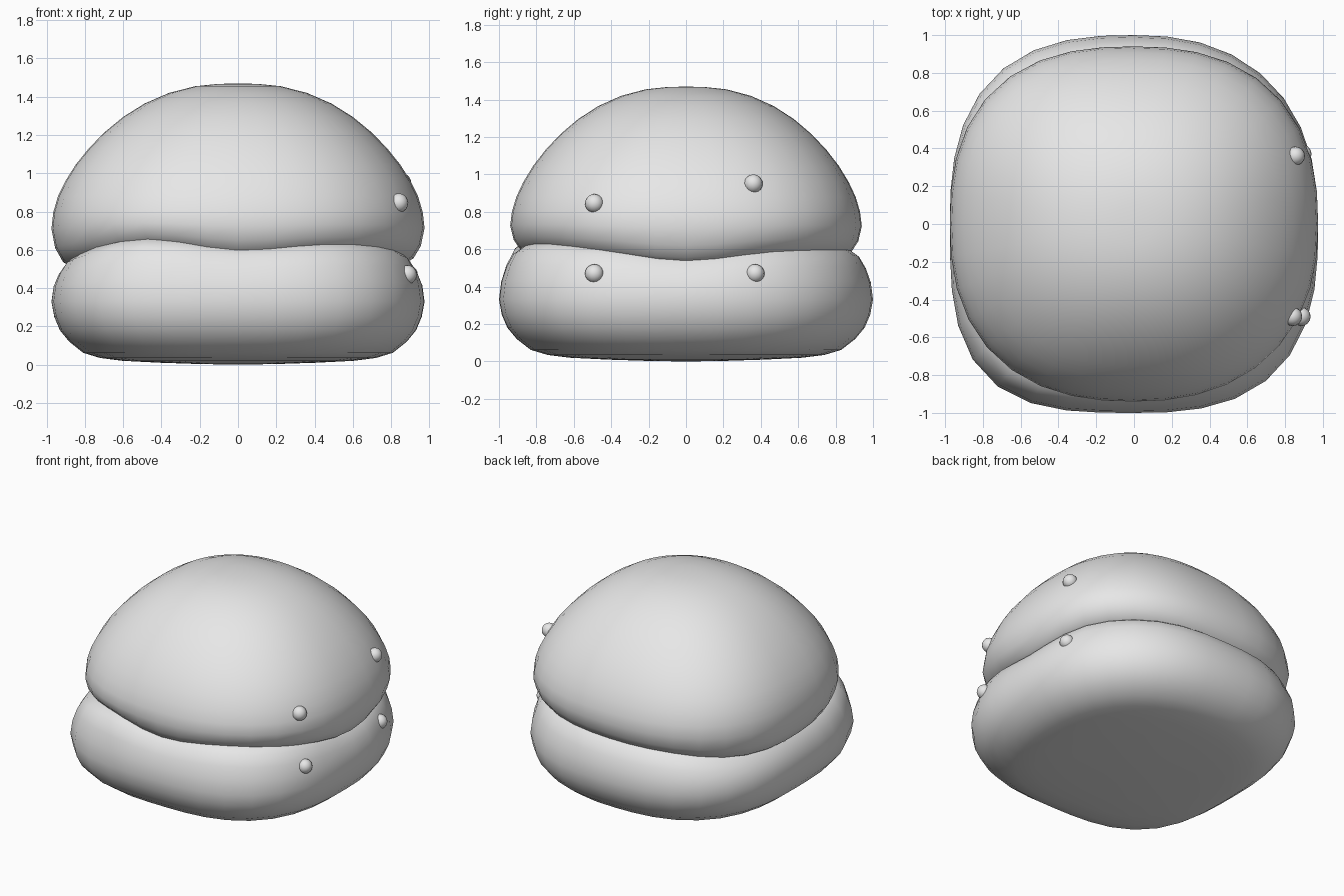
import bpy, bmesh, math
from math import sin, cos, pi

if "Cube" in bpy.data.objects:
    bpy.data.objects.remove(bpy.data.objects["Cube"])

SEG = 36
mat = bpy.data.materials.new("plain_grey")
mat.diffuse_color = (0.8, 0.8, 0.8, 1)
mat.use_nodes = True
mat.node_tree.nodes["Principled BSDF"].inputs["Base Color"].default_value = mat.diffuse_color

# Height of the wavy seam every 30 degrees, counter-clockwise from +x
SEAM = [.55, .595, .595, .58, .57, .53, .535, .57, .635, .59, .612, .595]


def seam(a):
    t = (a / (2 * pi) * 12) % 12
    p = [SEAM[(int(t) + k) % 12] for k in (-1, 0, 1, 2)]
    f = t - int(t)
    return p[1] + .5 * f * (p[2] - p[0] + f * (2 * p[0] - 5 * p[1] + 4 * p[2] - p[3]
                            + f * (3 * (p[1] - p[2]) + p[3] - p[0])))


def finish(name, bm):
    bmesh.ops.recalc_face_normals(bm, faces=bm.faces)
    me = bpy.data.meshes.new(name)
    bm.to_mesh(me)
    bm.free()
    me.materials.append(mat)
    for p in me.polygons:
        p.use_smooth = True
    ob = bpy.data.objects.new(name, me)
    bpy.context.collection.objects.link(ob)
    return ob


def bun(name, profile, half_x, half_y, corners):
    """Loft rounded-square rings; profile rows are (scale, z, seam influence)."""
    bm = bmesh.new()
    rings = []
    for s, z, w in profile[1:-1]:
        ring = []
        for i in range(SEG):
            a = 2 * pi * i / SEG
            n = corners[int(a / (pi / 2) + 1e-6) % 4]
            n = 2 + (n - 2) * min(1, s * 1.1)
            r = s * (abs(cos(a) / half_x) ** n + abs(sin(a) / half_y) ** n) ** (-1 / n)
            ring.append(bm.verts.new((r * cos(a), r * sin(a), z + w * (seam(a) - .57))))
        rings.append(ring)
    for lo, hi in zip(rings, rings[1:]):
        for i in range(SEG):
            j = (i + 1) % SEG
            bm.faces.new((lo[i], lo[j], hi[j], hi[i]))
    for ring, row in ((rings[0], profile[0]), (rings[-1], profile[-1])):
        tip = bm.verts.new((0, 0, row[1]))
        for i in range(SEG):
            bm.faces.new((ring[i], ring[(i + 1) % SEG], tip))
    return finish(name, bm)


# Lower bun: nearly flat base, bulging side, wavy top
bun("bottom_bun", [
    (0, 0, 0), (.2, .003, 0), (.42, .01, 0), (.62, .02, 0), (.74, .035, 0),
    (.83, .062, 0), (.905, .12, 0), (.955, .18, 0), (.985, .25, 0), (1, .33, .05),
    (.988, .42, .3), (.962, .49, .7), (.925, .55, 1), (.87, .59, 1), (.78, .61, 1),
    (.5, .61, .6), (0, .61, 0)],
    .975, 1.0, (2.35, 2.65, 3.2, 2.75))

# Upper bun: tucked-in underside and tall dome
bun("top_bun", [
    (0, .52, 0), (.5, .52, .6), (.8, .525, 1), (.89, .545, 1), (.94, .575, 1),
    (.98, .635, .75), (1, .72, .3), (.99, .80, .1), (.965, .88, 0), (.925, .96, 0),
    (.87, 1.045, 0), (.8, 1.13, 0), (.715, 1.215, 0), (.615, 1.295, 0),
    (.5, 1.365, 0), (.37, 1.42, 0), (.23, 1.455, 0), (.11, 1.467, 0), (0, 1.47, 0)],
    .975, .94, (2.4, 2.5, 2.4, 2.3))

# Small round studs on the right side
for k, loc in enumerate([(.84, -.49, .845), (.855, .36, .95),
                         (.885, -.49, .47), (.89, .37, .47)]):
    bm = bmesh.new()
    bmesh.ops.create_uvsphere(bm, u_segments=16, v_segments=10, radius=.05)
    finish("stud_%d" % (k + 1), bm).location = loc
